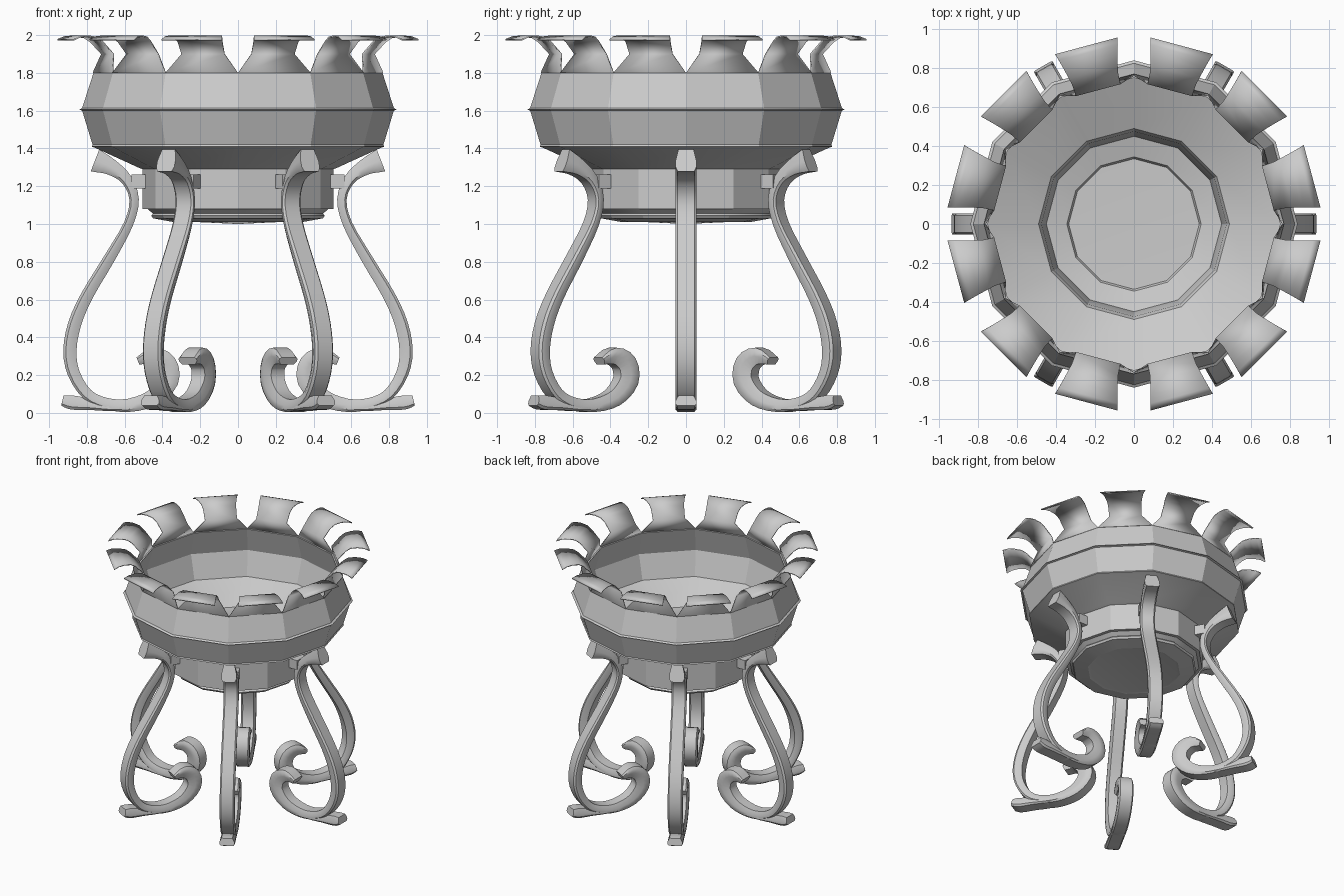
import bpy, bmesh, math
from mathutils import Vector, Matrix

cube = bpy.data.objects.get("Cube")
if cube:
    bpy.data.objects.remove(cube)

GREY = (0.6, 0.6, 0.6, 1)
metal = bpy.data.materials.new("grey_metal")
metal.use_nodes = True
metal.diffuse_color = GREY
metal.node_tree.nodes["Principled BSDF"].inputs["Base Color"].default_value = GREY

SIDES = 12
LEGS = 6


def finish(bm, name, angle=25):
    bmesh.ops.recalc_face_normals(bm, faces=bm.faces)
    mesh = bpy.data.meshes.new(name)
    bm.to_mesh(mesh)
    bm.free()
    mesh.materials.append(metal)
    ob = bpy.data.objects.new(name, mesh)
    bpy.context.collection.objects.link(ob)
    bpy.ops.object.select_all(action='DESELECT')
    ob.select_set(True)
    bpy.context.view_layer.objects.active = ob
    bpy.ops.object.shade_smooth_by_angle(angle=math.radians(angle))
    return ob


def lathe(name, profile):
    """Turn a radius/height profile into a twelve-sided body."""
    bm = bmesh.new()
    rings = []
    for r, z in profile:
        if r == 0:
            rings.append([bm.verts.new((0, 0, z))] * SIDES)
        else:
            rings.append([bm.verts.new((r * math.cos(a), r * math.sin(a), z))
                          for a in (math.tau * i / SIDES for i in range(SIDES))])
    for lo, hi in zip(rings, rings[1:]):
        for i in range(SIDES):
            j = (i + 1) % SIDES
            bm.faces.new(dict.fromkeys((lo[i], lo[j], hi[j], hi[i])))
    return finish(bm, name)


def smooth_path(points, steps=3):
    """Catmull-Rom curve through radius/height/thickness points."""
    pts = [Vector(p) for p in points]
    pts = [2 * pts[0] - pts[1]] + pts + [2 * pts[-1] - pts[-2]]
    out = []
    for a, b, c, d in zip(pts, pts[1:], pts[2:], pts[3:]):
        for k in range(steps):
            t = k / steps
            out.append(0.5 * (2 * b + (c - a) * t + (2 * a - 5 * b + 4 * c - d) * t * t
                              + (3 * b - 3 * c + d - a) * t ** 3))
    return out + [pts[-2]]


def sweep(name, points, section, angle):
    """Sweep a section along a path in the radial plane, then turn it about z."""
    path = smooth_path(points)
    bm = bmesh.new()
    rings = []
    for i, p in enumerate(path):
        d = path[min(i + 1, len(path) - 1)] - path[max(i - 1, 0)]
        n = Vector((-d.y, d.x)).normalized()
        rings.append([bm.verts.new((p.x + n.x * s * p.z, w, p.y + n.y * s * p.z))
                      for s, w in section])
    count = len(section)
    for a, b in zip(rings, rings[1:]):
        for i in range(count):
            j = (i + 1) % count
            bm.faces.new((a[i], a[j], b[j], b[i]))
    bm.faces.new(rings[0])
    bm.faces.new(rings[-1])
    bm.transform(Matrix.Rotation(angle, 4, 'Z'))
    return finish(bm, name, 35)


# Bowl: outer wall with thin lips, stepped base, then the inner wall
lathe("bowl", [
    (0, 1.0), (0.32, 1.015), (0.34, 1.01), (0.45, 1.03), (0.46, 1.045),
    (0.45, 1.055), (0.48, 1.08), (0.505, 1.08), (0.505, 1.29), (0.53, 1.3),
    (0.76, 1.405), (0.775, 1.41), (0.77, 1.42), (0.825, 1.6),
    (0.84, 1.605), (0.825, 1.615), (0.765, 1.8),
    (0.75, 1.8), (0.81, 1.605), (0.75, 1.42), (0.49, 1.3),
    (0.475, 1.27), (0.45, 1.08), (0.345, 1.05), (0.335, 1.03), (0, 1.02)])

# Crown of flared leaves, one on each side of the bowl
LEAF = [(0.74, 1.8, 0.198), (0.715, 1.9, 0.118), (0.775, 1.965, 0.122),
        (0.81, 1.988, 0.13), (0.86, 1.995, 0.142), (0.91, 1.99, 0.155),
        (0.945, 1.975, 0.165)]
for k in range(SIDES):
    bm = bmesh.new()
    rows = [[bm.verts.new((r, s * w, z)) for s in (-1, 1)] for r, z, w in LEAF]
    for a, b in zip(rows, rows[1:]):
        bm.faces.new((a[0], a[1], b[1], b[0]))
    bm.transform(Matrix.Rotation(math.tau * (k + 0.5) / SIDES, 4, 'Z'))
    leaf = finish(bm, f"crown_leaf_{k + 1}", 30)
    solid = leaf.modifiers.new("thickness", 'SOLIDIFY')
    solid.thickness = 0.008
    solid.offset = 0

# Scrolled legs, each with a toe and a bracket on the collar
half = [(0.5, 0.044), (0.3, 0.055), (0.0, 0.055), (-0.5, 0.04)]
SECTION = half + [(s, -w) for s, w in reversed(half)]
LEG = [(0.757, 1.337, 0.125), (0.67, 1.3, 0.085), (0.59, 1.235, 0.06),
       (0.55, 1.13, 0.05), (0.58, 1.0, 0.05), (0.68, 0.82, 0.06),
       (0.8, 0.62, 0.065), (0.865, 0.47, 0.07), (0.89, 0.33, 0.07),
       (0.87, 0.21, 0.065), (0.8, 0.1, 0.06), (0.7, 0.05, 0.06),
       (0.58, 0.04, 0.07), (0.45, 0.08, 0.09), (0.37, 0.17, 0.11),
       (0.38, 0.26, 0.11), (0.45, 0.3, 0.09), (0.53, 0.275, 0.04)]
TOE = [(0.93, 0.065, 0.055), (0.88, 0.055, 0.075), (0.78, 0.045, 0.06),
       (0.68, 0.032, 0.045), (0.58, 0.025, 0.03)]
for k in range(LEGS):
    angle = math.tau * k / LEGS
    # The section's wide side faces outward along the leg
    sweep(f"leg_{k + 1}", LEG, [(s, w) for s, w in SECTION], angle)
    sweep(f"toe_{k + 1}", TOE, SECTION, angle)
    bm = bmesh.new()
    bmesh.ops.create_cube(bm, size=1, matrix=Matrix.Rotation(angle, 4, 'Z')
                          @ Matrix.Translation((0.52, 0, 1.225))
                          @ Matrix.Diagonal((0.09, 0.11, 0.075, 1)))
    finish(bm, f"bracket_{k + 1}")
